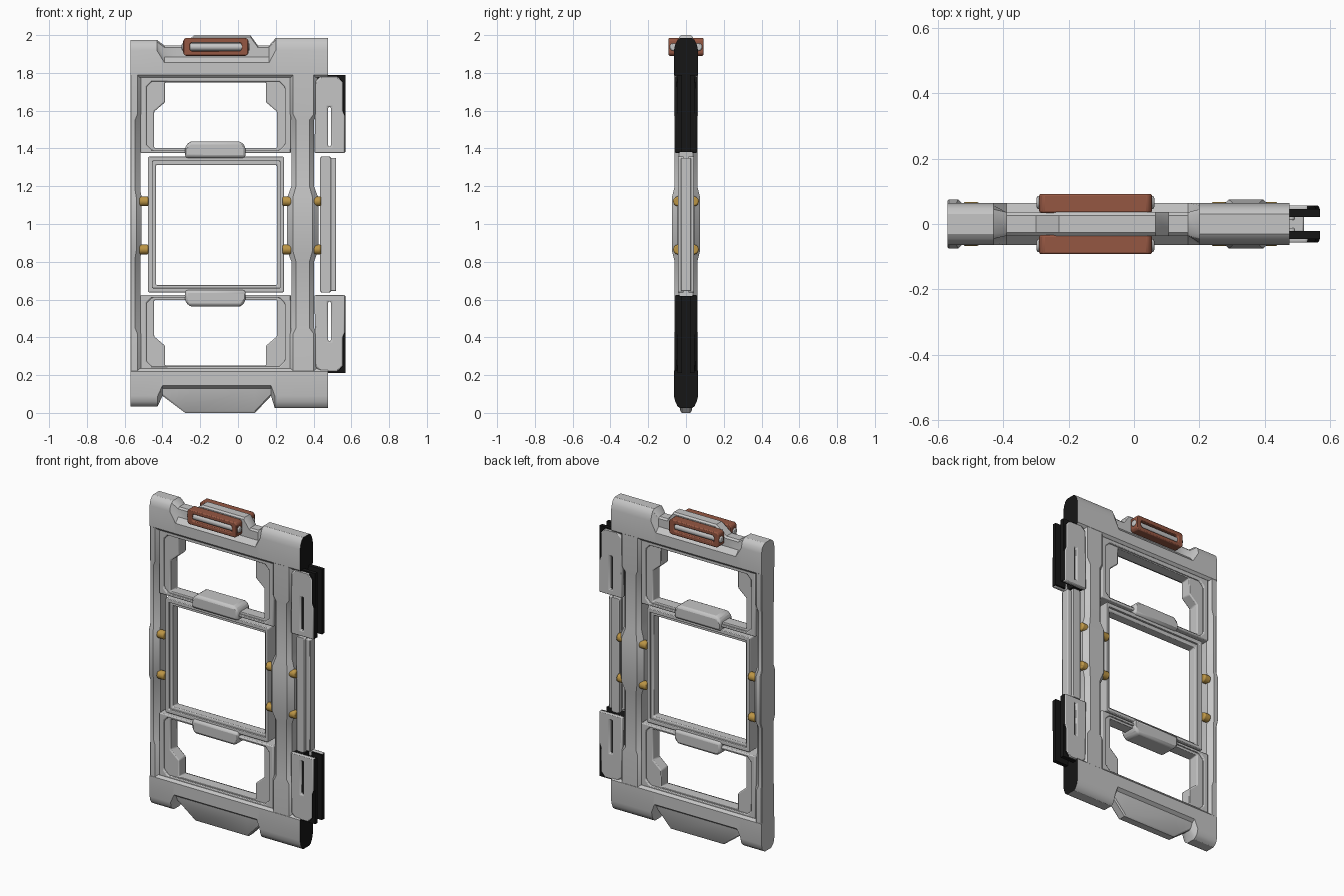
import bpy, bmesh, math

if "Cube" in bpy.data.objects:
    bpy.data.objects.remove(bpy.data.objects["Cube"])


def material(name, rgb):
    m = bpy.data.materials.new(name)
    m.diffuse_color = (*rgb, 1)
    m.use_nodes = True
    m.node_tree.nodes["Principled BSDF"].inputs["Base Color"].default_value = m.diffuse_color
    return m


GREY = material("light_grey", (0.56, 0.56, 0.56))
BROWN = material("rust_brown", (0.30, 0.095, 0.055))
BRASS = material("brass", (0.50, 0.30, 0.06))
BLACK = material("black", (0.008, 0.008, 0.008))


def finish(name, bm, mats, bevel=0.0):
    bmesh.ops.recalc_face_normals(bm, faces=bm.faces[:])
    me = bpy.data.meshes.new(name)
    bm.to_mesh(me)
    bm.free()
    for m in mats:
        me.materials.append(m)
    for p in me.polygons:
        p.use_smooth = True
    me.set_sharp_from_angle(angle=math.radians(32))
    ob = bpy.data.objects.new(name, me)
    bpy.context.collection.objects.link(ob)
    if bevel:
        b = ob.modifiers.new("bevel", 'BEVEL')
        b.width, b.segments = bevel, 2
        b.limit_method, b.angle_limit = 'ANGLE', math.radians(40)
    return ob


def loft(name, rings, black_end=False):
    """Skin matching rings of points and cap both ends."""
    bm = bmesh.new()
    vs = [[bm.verts.new(p) for p in r] for r in rings]
    n = len(vs[0])
    for a, b in zip(vs, vs[1:]):
        for i in range(n):
            j = (i + 1) % n
            bm.faces.new((a[i], a[j], b[j], b[i]))
    bm.faces.new(vs[0])
    cap = bm.faces.new(vs[-1])
    cap.material_index = 1 if black_end else 0
    return finish(name, bm, [GREY, BLACK])


def plate(name, outline, y0, y1, mat=GREY, holes=(), bevel=0.006, black_edge=False):
    """Outline in x,z with holes, extruded from y0 to y1."""
    bm = bmesh.new()
    edges = []
    for loop in [outline, *holes]:
        v = [bm.verts.new((x, y0, z)) for x, z in loop]
        edges += [bm.edges.new((v[i], v[(i + 1) % len(v)])) for i in range(len(v))]
    bmesh.ops.triangle_fill(bm, use_beauty=True, edges=edges, normal=(0, -1, 0))
    r = bmesh.ops.extrude_face_region(bm, geom=bm.faces[:])
    for v in r["geom"]:
        if isinstance(v, bmesh.types.BMVert):
            v.co.y = y1
    if black_edge:  # outward edges of the clips are black
        bmesh.ops.recalc_face_normals(bm, faces=bm.faces[:])
        for f in bm.faces:
            f.material_index = int(f.normal.x > 0.5 and f.calc_center_median().x > 0.5)
    return finish(name, bm, [mat, BLACK], bevel)


def rect(x0, x1, z0, z1, c=0.0):
    if not c:
        return [(x0, z0), (x1, z0), (x1, z1), (x0, z1)]
    return [(x0 + c, z0), (x1 - c, z0), (x1, z0 + c), (x1, z1 - c),
            (x1 - c, z1), (x0 + c, z1), (x0, z1 - c), (x0, z0 + c)]


def rod(name, x0, x1, y, z, r, mat, dome=0.3):
    """Round rod along x with softened ends."""
    bm = bmesh.new()
    bmesh.ops.create_cone(bm, cap_ends=True, segments=20, radius1=r, radius2=r, depth=x1 - x0)
    for v in bm.verts:
        v.co = ((x0 + x1) / 2 + v.co.z, y + v.co.x, z + v.co.y)
    return finish(name, bm, [mat], r * dome)


# Top and bottom beams: cross-sections along x, thick ends and thin notched centre
def beam_ring(x, kind, ztop, flip):
    if kind == "end":
        half = [(.05, 1.775), (.064, 1.79), (.064, 1.92), (.057, 1.95), (.045, ztop - .01), (.03, ztop)]
    elif kind == "top":
        half = [(.05, 1.775), (.064, 1.79), (.064, 1.855), (.036, 1.885), (.036, ztop - .01), (.026, ztop)]
    else:
        half = [(.05, 1.775), (.064, 1.79), (.064, 1.865), (.045, 1.88), (.03, ztop - .01), (.022, ztop)]
    ring = half + [(-y, z) for y, z in reversed(half)]
    return [(x, y, 2.01 - z if flip else z) for y, z in ring]


top = [(-.57, "end", 1.975), (-.43, "end", 1.975), (-.39, "top", 1.945), (-.30, "top", 1.945),
       (-.23, "top", 2.0), (.065, "top", 2.0), (.105, "top", 1.945), (.165, "top", 1.945),
       (.20, "end", 1.985), (.476, "end", 1.985)]
bottom = [(-.57, "end", 1.975), (-.425, "end", 1.975), (-.40, "low", 1.92), (-.28, "low", 2.01),
          (.09, "low", 2.01), (.175, "low", 1.92), (.195, "end", 1.985), (.476, "end", 1.985)]
loft("top_beam", [beam_ring(*s, False) for s in top], True)
loft("bottom_beam", [beam_ring(*s, True) for s in bottom], True)


# Upright posts: chamfered sections along z, thicker at mid height
def post_ring(z, x0, x1, yh, c0, c1):
    half = [(x0, yh - c0), (x0 + c0, yh), (x1 - c1, yh), (x1, yh - c1)]
    return [(x, y, z) for x, y in half + [(x, -y) for x, y in reversed(half)]]


def post(name, lower):
    upper = [(2.0 - s[0], *s[1:]) for s in reversed(lower)]
    loft(name, [post_ring(*s) for s in lower + upper])


post("left_post", [(.20, -.57, -.513, .063, .004, .02), (.42, -.57, -.513, .063, .004, .02),
                   (.45, -.57, -.517, .060, .004, .028), (.82, -.57, -.517, .060, .004, .028),
                   (.86, -.57, -.510, .075, .004, .028)])
post("right_post", [(.20, .272, .42, .063, .02, .02), (.42, .272, .42, .063, .02, .02),
                    (.45, .283, .402, .060, .024, .024), (.80, .283, .402, .060, .024, .024),
                    (.86, .260, .425, .075, .03, .03)])

# Upper and lower window panels with their cross bars, and the side clips
for tag, flip in (("upper", False), ("lower", True)):
    def m(pts):
        return [(x, 2.0 - z if flip else z) for x, z in pts]

    opening = m([(-.386, 1.75), (-.386, 1.645), (-.444, 1.595), (-.444, 1.402),
                 (.206, 1.402), (.206, 1.595), (.148, 1.645), (.148, 1.75)])
    plate(tag + "_window_panel", m(rect(-.516, .28, 1.375, 1.785)), -.036, .036, holes=[opening])
    rim = m(rect(-.485, .248, 1.39, 1.755, .03))
    plate(tag + "_window_rim", m(rect(-.516, .28, 1.375, 1.785)), -.048, .048, holes=[rim])
    plate(tag + "_bar_grip", m([(-.28, 1.35), (.04, 1.35), (.04, 1.41), (.015, 1.437),
                                (-.255, 1.437), (-.28, 1.41)]), -.06, .06, bevel=.014)
    for s, side in ((-1, "front"), (1, "back")):
        clip = m([(.405, 1.375), (.567, 1.375), (.567, 1.57), (.555, 1.60), (.555, 1.75),
                  (.53, 1.78), (.435, 1.78), (.41, 1.755)])
        slot = m(rect(.477, .492, 1.41, 1.62))
        plate(f"{tag}_{side}_clip", clip, s * .033, s * .057, holes=[slot],
              bevel=.007, black_edge=True)
        plate(f"{tag}_{side}_clip_liner", m(rect(.495, .569, 1.38, 1.788)),
              s * .022, s * .046, BLACK, bevel=0)
        plate(f"{tag}_{side}_clip_cap", m(rect(.44, .569, 1.63, 1.788)),
              s * .022, s * .046, BLACK, bevel=0)
    plate(tag + "_clip_core", m(rect(.41, .472, 1.38, 1.78)), -.04, .04, BLACK, bevel=0)

# Middle window frame: raised outer ring and thinner inner lip
plate("middle_frame", rect(-.476, .243, .637, 1.358, .006), -.045, .045,
      holes=[rect(-.452, .222, .660, 1.333)], bevel=.008)
plate("middle_frame_lip", rect(-.46, .23, .652, 1.342), -.030, .030,
      holes=[rect(-.434, .206, .676, 1.312)])

# Outer strip beside the right post
for s, side in ((-1, "front"), (1, "back")):
    plate(side + "_side_strip", rect(.435, .492, .637, 1.358, .006), s * .012, s * .042, bevel=.008)
plate("side_strip_lip", rect(.45, .52, .645, 1.35), -.026, .026)

# Brass hinge knobs
for i, (x0, x1) in enumerate(((-.522, -.474), (.236, .285), (.395, .440))):
    for z in (.865, 1.12):
        for y in (-.042, .042):
            rod(f"hinge_knob_{i + 1}", x0, x1, y, z, .026, BRASS)

# Carry handles on both faces of the top beam
for s, side in ((-1, "front"), (1, "back")):
    plate(side + "_handle", rect(-.29, .055, 1.89, 1.985, .012), s * .034, s * .092, BROWN,
          holes=[rect(-.255, .02, 1.915, 1.96, .008)], bevel=.01)
    rod(side + "_handle_rod", -.298, .062, s * .066, 1.937, .020, GREY)
